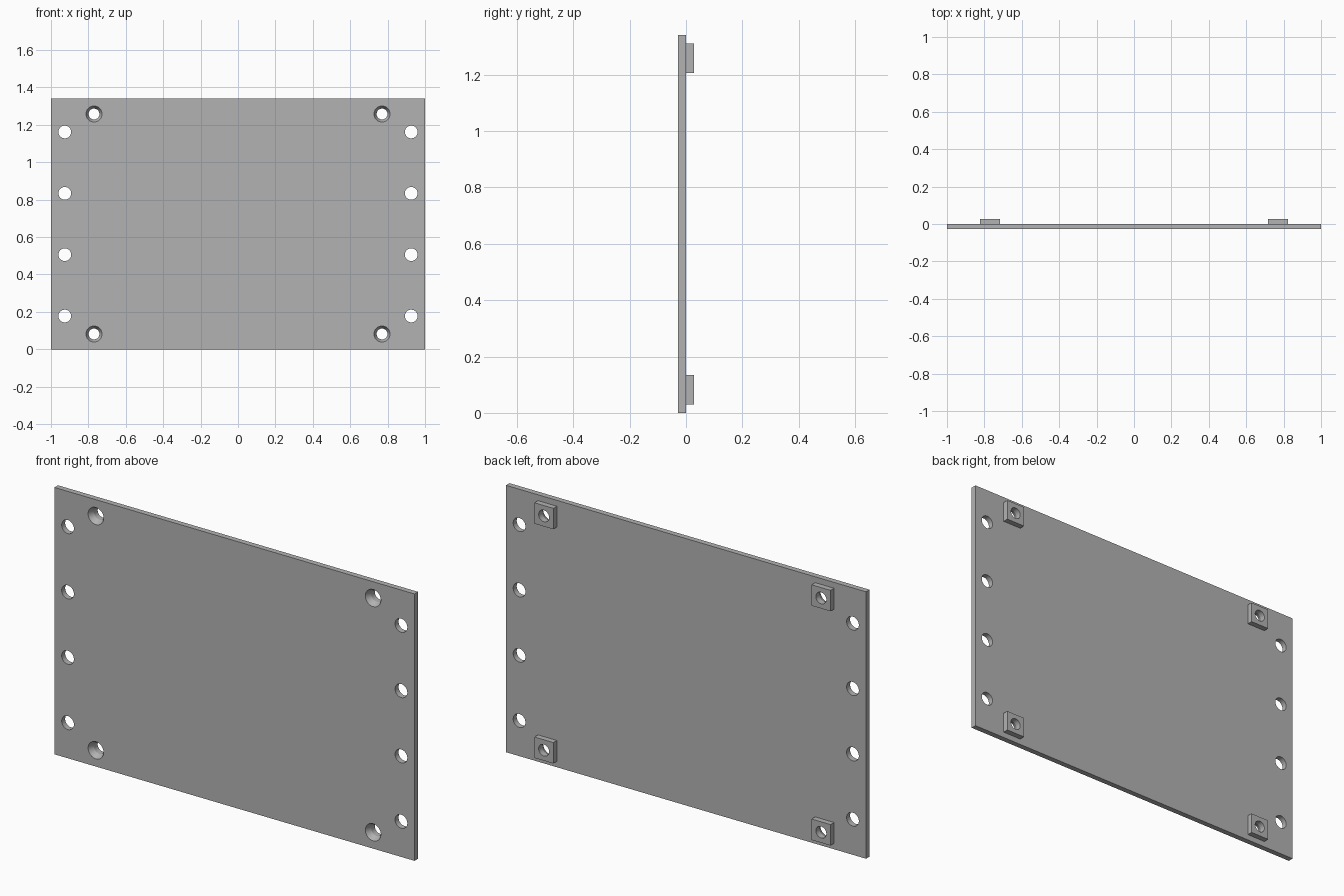
import bpy, bmesh
from math import sin, cos, tau, radians

if "Cube" in bpy.data.objects:
    bpy.data.objects.remove(bpy.data.objects["Cube"])

WIDTH, HEIGHT, DEPTH = 2.0, 1.34, 0.028
MID = HEIGHT / 2
SCREW_X, SCREW_Z = 0.77, 0.588      # corner screw offsets from the plate middle
SIDE_X, SIDE_STEP = 0.926, 0.328    # columns of plain holes
PAD = 0.105

grey = bpy.data.materials.new("plain grey")
grey.use_nodes = True
COLOUR = (0.45, 0.45, 0.45, 1)
grey.diffuse_color = COLOUR
grey.node_tree.nodes["Principled BSDF"].inputs["Base Color"].default_value = COLOUR


def new_object(name, bm):
    bmesh.ops.recalc_face_normals(bm, faces=bm.faces)
    mesh = bpy.data.meshes.new(name)
    bm.to_mesh(mesh)
    bm.free()
    mesh.materials.append(grey)
    obj = bpy.data.objects.new(name, mesh)
    bpy.context.collection.objects.link(obj)
    return obj


def box(name, x, z, width, height, y0, y1):
    bm = bmesh.new()
    bmesh.ops.create_cube(bm, size=1)
    bmesh.ops.scale(bm, vec=(width, y1 - y0, height), verts=bm.verts)
    bmesh.ops.translate(bm, vec=(x, (y0 + y1) / 2, z), verts=bm.verts)
    return new_object(name, bm)


def turned_cutter(name, centres, profile, sides=48):
    """Solids turned about the y axis from (y, radius) pairs, one per centre."""
    bm = bmesh.new()
    for x, z in centres:
        rings = [[bm.verts.new((x + r * cos(tau * i / sides), y,
                                z + r * sin(tau * i / sides)))
                  for i in range(sides)] for y, r in profile]
        for a, b in zip(rings, rings[1:]):
            for i in range(sides):
                j = (i + 1) % sides
                bm.faces.new((a[i], a[j], b[j], b[i]))
        bm.faces.new(rings[0])
        bm.faces.new(rings[-1])
    obj = new_object(name, bm)
    obj.hide_render = True
    return obj


def drill(obj, cutters):
    bpy.ops.object.select_all(action="DESELECT")
    bpy.context.view_layer.objects.active = obj
    obj.select_set(True)
    for cutter in cutters:
        mod = obj.modifiers.new("holes", "BOOLEAN")
        mod.operation = "DIFFERENCE"
        mod.solver = "EXACT"
        mod.object = cutter
        bpy.ops.object.modifier_apply(modifier=mod.name)
    bpy.ops.object.shade_smooth_by_angle(angle=radians(25))


# Cutters: countersunk screw holes and plain side holes
corners = [(sx * SCREW_X, MID + sz * SCREW_Z) for sx in (-1, 1) for sz in (-1, 1)]
sides = [(sx * SIDE_X, MID + k * SIDE_STEP)
         for sx in (-1, 1) for k in (-1.5, -0.5, 0.5, 1.5)]
screw_cutter = turned_cutter("screw_hole_cutter", corners,
                             [(-0.06, 0.043), (-DEPTH, 0.043), (0, 0.029), (0.06, 0.029)])
side_cutter = turned_cutter("side_hole_cutter", sides, [(-0.06, 0.034), (0.06, 0.034)])

# Flat panel
panel = box("panel", 0, MID, WIDTH, HEIGHT, -DEPTH, 0)
drill(panel, [screw_cutter, side_cutter])

# Square pads behind the corner screw holes
for x, z in corners:
    name = ("upper" if z > MID else "lower") + ("_left" if x > 0 else "_right") + "_pad"
    drill(box(name, x, z, PAD, PAD, 0, DEPTH), [screw_cutter])

for cutter in (screw_cutter, side_cutter):
    bpy.data.objects.remove(cutter)
